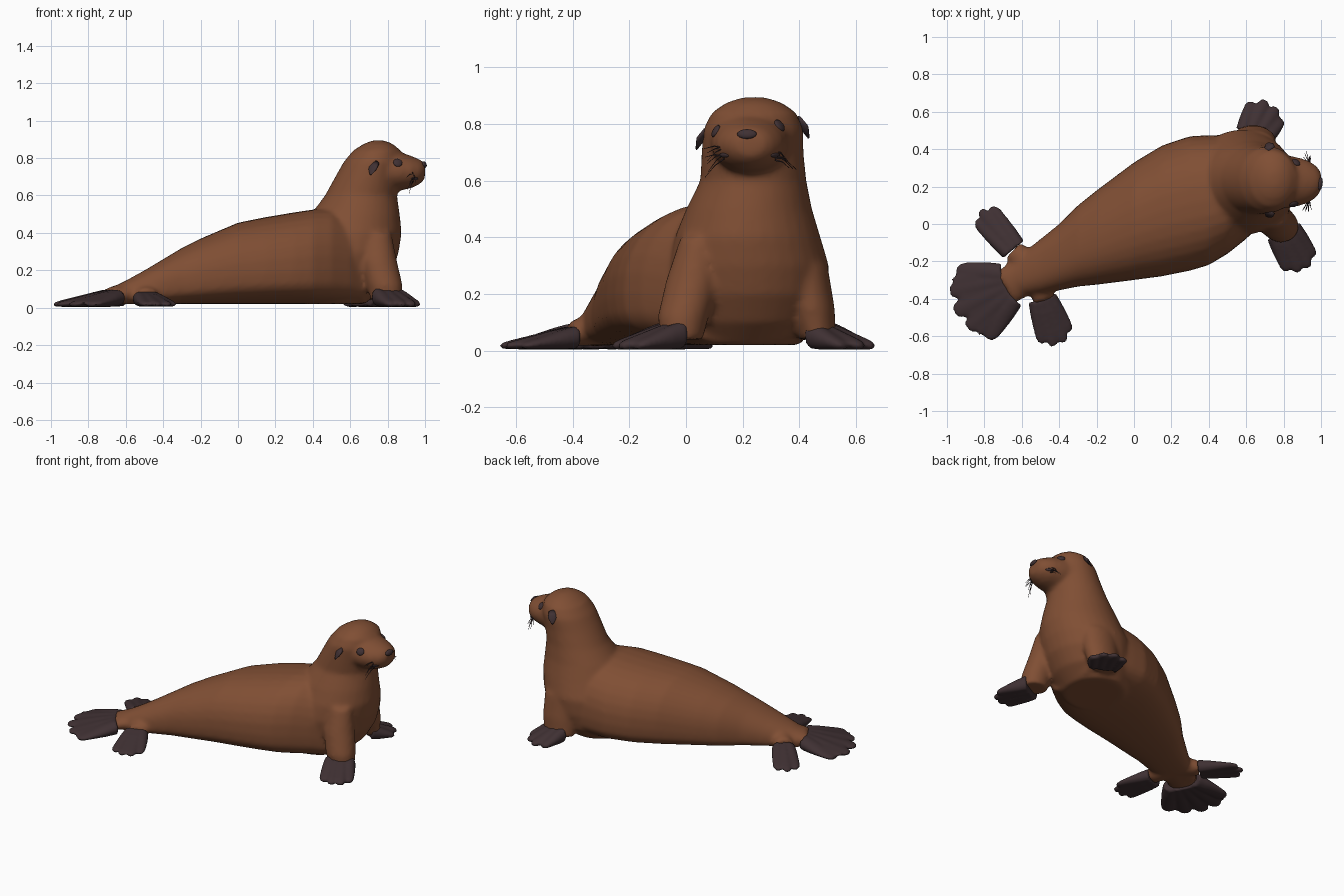
import bpy, bmesh, math, random
from mathutils import Vector

random.seed(4)
cube = bpy.data.objects.get("Cube")
if cube:
    bpy.data.objects.remove(cube, do_unlink=True)


def make_material(name, colour):
    mat = bpy.data.materials.new(name)
    mat.use_nodes = True
    mat.diffuse_color = (*colour, 1)
    mat.node_tree.nodes["Principled BSDF"].inputs["Base Color"].default_value = (*colour, 1)
    return mat


fur = make_material("brown_fur", (.215, .077, .034))
skin = make_material("dark_skin", (.05, .03, .033))
SEGMENTS = 32


def angles():
    return [2 * math.pi * i / SEGMENTS for i in range(SEGMENTS)]


def power(value, exponent):
    return math.copysign(abs(value) ** exponent, value)


def loft(bm, rings):
    """Skin a list of point rings into one closed solid."""
    loops = [[bm.verts.new(p) for p in ring] for ring in rings]
    faces = [bm.faces.new(loops[0]), bm.faces.new(loops[-1])]
    for a, b in zip(loops, loops[1:]):
        for i in range(len(a)):
            j = (i + 1) % len(a)
            faces.append(bm.faces.new((a[i], a[j], b[j], b[i])))
    bmesh.ops.recalc_face_normals(bm, faces=faces)


def belly_ring(x, low, high, top):
    """Upright section with a flat underside."""
    mid, half, waist = (low + high) / 2, (high - low) / 2, top * .38
    ring = []
    for a in angles():
        s = math.sin(a)
        z = waist + (top - waist) * s ** .88 if s >= 0 else waist - (waist - .02) * abs(s) ** .6
        ring.append((x, mid + half * power(math.cos(a), .88), z))
    return ring


def level_ring(z, back, front, low, high):
    """Horizontal oval given by its extents."""
    return [((back + front) / 2 + (front - back) / 2 * math.cos(a),
             (low + high) / 2 + (high - low) / 2 * math.sin(a), z) for a in angles()]


def tube(bm, path):
    """Flattened tube along points of (position, half width, half height)."""
    along = Vector(path[-1][0]) - Vector(path[0][0])
    side = along.cross(Vector((0, 0, 1))).normalized()
    loft(bm, [[Vector(p) + side * w * math.cos(a) + Vector((0, 0, h * math.sin(a)))
               for a in angles()] for p, w, h in path])


def finish(name, bm, mat, voxel=None, smoothing=0):
    mesh = bpy.data.meshes.new(name)
    bm.to_mesh(mesh)
    bm.free()
    mesh.materials.append(mat)
    mesh.shade_smooth()
    obj = bpy.data.objects.new(name, mesh)
    bpy.context.collection.objects.link(obj)
    if voxel:
        remesh = obj.modifiers.new("fuse", "REMESH")
        remesh.mode = "VOXEL"
        remesh.voxel_size = voxel
        remesh.use_smooth_shade = True
        smooth = obj.modifiers.new("soften", "SMOOTH")
        smooth.factor = .5
        smooth.iterations = smoothing
    return obj


# Body, neck, head and limb roots fused into one skin
bm = bmesh.new()
trunk = [(-.69, -.35, -.22, .1), (-.6, -.385, -.16, .145), (-.5, -.375, -.08, .2),
         (-.4, -.355, 0, .26), (-.3, -.335, .1, .32), (-.2, -.325, .18, .37),
         (0, -.3, .33, .455), (.15, -.28, .42, .485), (.3, -.25, .47, .51),
         (.4, -.22, .475, .525), (.5, -.16, .475, .53), (.6, -.08, .46, .5), (.68, 0, .4, .4)]
loft(bm, [belly_ring(*section) for section in trunk])

chest = [(.02, .3, .68, 0, .4), (.1, .3, .77, -.03, .47), (.2, .3, .83, -.05, .5),
         (.3, .3, .86, -.06, .505), (.4, .34, .875, -.04, .475), (.5, .39, .865, 0, .445),
         (.6, .465, .85, .05, .425), (.7, .52, .865, .055, .415), (.78, .565, .88, .06, .415),
         (.84, .615, .87, .09, .39), (.875, .67, .83, .14, .34), (.895, .72, .78, .2, .28)]
loft(bm, [level_ring(*section) for section in chest])

tube(bm, [((.74, .23, .74), .15, .11), ((.86, .225, .73), .135, .105),
          ((.93, .225, .725), .115, .085), ((.975, .225, .727), .085, .065),
          ((1, .225, .73), .05, .04)])

# Front limbs
loft(bm, [level_ring(*s) for s in [(.4, .66, .82, -.02, .12), (.25, .65, .85, -.07, .12),
                                   (.12, .69, .88, -.1, .08), (.04, .71, .88, -.09, .06)]])
loft(bm, [level_ring(*s) for s in [(.3, .5, .76, .34, .5), (.15, .52, .76, .36, .525),
                                   (.04, .53, .74, .4, .53)]])
# Hind limb roots
for ankle, half in [((-.645, -.14), .06), ((-.69, -.34), .1), ((-.48, -.41), .06)]:
    tube(bm, [((-.53, -.25, .09), half, .07), ((*ankle, .06), half, .045)])
body = finish("body", bm, fur, .014, 7)


# Webbed flippers made of fanned, tapering toes
def flipper(name, ankle, heading, length, spread, toes, root, thick=.05):
    bm = bmesh.new()
    across = Vector((-math.sin(math.radians(heading)), math.cos(math.radians(heading)), 0))
    for i in range(toes):
        t = 2 * i / (toes - 1) - 1
        turn = math.radians(heading + t * spread / 2)
        reach = length * (1 - .1 * t * t + random.uniform(-.03, .03))
        start = Vector((*ankle, thick + .008)) + across * t * root * .5
        tip = Vector((*ankle, .017)) + Vector((math.cos(turn), math.sin(turn), 0)) * reach
        wide = max(.034, length * math.radians(spread) / toes * .55)
        path = []
        for f, w, h in [(0, 1.1, 1), (.3, 1.15, .85), (.6, 1.1, .6), (.85, 1, .4),
                        (.96, .7, .28), (1, .35, .15)]:
            path.append((start.lerp(tip, f), wide * w, thick * h))
        tube(bm, path)
    # Web between the toes
    out = Vector((math.cos(math.radians(heading)), math.sin(math.radians(heading)), 0))
    base = Vector((*ankle, thick + .008))
    fan = length * math.sin(math.radians(spread / 2))
    tube(bm, [(base, root * .75, thick),
              (base.lerp(Vector((*ankle, .02)), .4) + out * length * .4, root * .5 + fan * .5, thick * .65),
              (Vector((*ankle, .024)) + out * length * .78, fan * .8, .016)])
    for v in bm.verts:
        v.co.z = max(v.co.z, .004)
    return finish(name, bm, skin, .009, 3)


flipper("front_right_flipper", (.8, -.04), -62, .24, 42, 4, .12)
flipper("front_left_flipper", (.64, .47), 62, .2, 60, 4, .13)
flipper("hind_left_flipper", (-.645, -.135), 130, .28, 24, 3, .07, .042)
flipper("tail_flipper", (-.68, -.335), 206, .32, 84, 5, .15, .045)
flipper("hind_right_flipper", (-.49, -.4), -70, .26, 38, 4, .08, .04)

# Face parts are set on the finished skin
depsgraph = bpy.context.evaluated_depsgraph_get()
bpy.context.view_layer.update()
skin_surface = body.evaluated_get(depsgraph)


def land(origin, direction):
    hit, point, normal, _ = skin_surface.ray_cast(Vector(origin), Vector(direction))
    return (point, normal) if hit else (Vector(origin) + Vector(direction), -Vector(direction))


def bead(name, point, normal, size, offset=0):
    """Oval bead of (width, height, depth) facing along the normal."""
    bm = bmesh.new()
    bmesh.ops.create_uvsphere(bm, u_segments=16, v_segments=10, radius=1)
    for v in bm.verts:
        v.co = Vector((v.co.x * size[0], v.co.y * size[1], v.co.z * size[2]))
    turn = normal.to_track_quat("Z", "Y").to_matrix()
    bmesh.ops.rotate(bm, verts=bm.verts, matrix=turn)
    bmesh.ops.translate(bm, verts=bm.verts, vec=point + normal * offset)
    return finish(name, bm, skin)


FORWARD = (-1, 0, 0)
for side, y, z in [("right", .105, .775), ("left", .33, .795)]:
    bead(side + "_eye", *land((2, y, z), FORWARD), (.025, .024, .01))
bead("nose", *land((2, .215, .765), FORWARD), (.035, .018, .012))

# Ears
for side, way, z in [("right", -1, .745), ("left", 1, .785)]:
    point, normal = land((.72, .23 + way, z), (0, -way, 0))
    bm = bmesh.new()
    tube(bm, [(point + Vector((.01, -way * .012, .025)), .028, .018),
              (point + Vector((0, way * .01, 0)), .026, .016),
              (point + Vector((-.01, way * .022, -.03)), .008, .006)])
    finish(side + "_ear", bm, skin)

# Mouth corners and whiskers
for side, way in [("right", -1), ("left", 1)]:
    point, normal = land((2, .225 + way * .09, .69), FORWARD)
    bead(side + "_mouth_corner", point, normal, (.025, .009, .006))
    bm = bmesh.new()
    for i in range(7):
        root = point + Vector((-.008, 0, random.uniform(-.02, .03)))
        end = root + Vector((random.uniform(-.04, .02), way * random.uniform(.04, .075),
                             random.uniform(-.07, .01)))
        tube(bm, [(root, .003, .003), (root.lerp(end, .5) + Vector((0, 0, .008)), .002, .002),
                  (end, .001, .001)])
    finish(side + "_whiskers", bm, skin)
